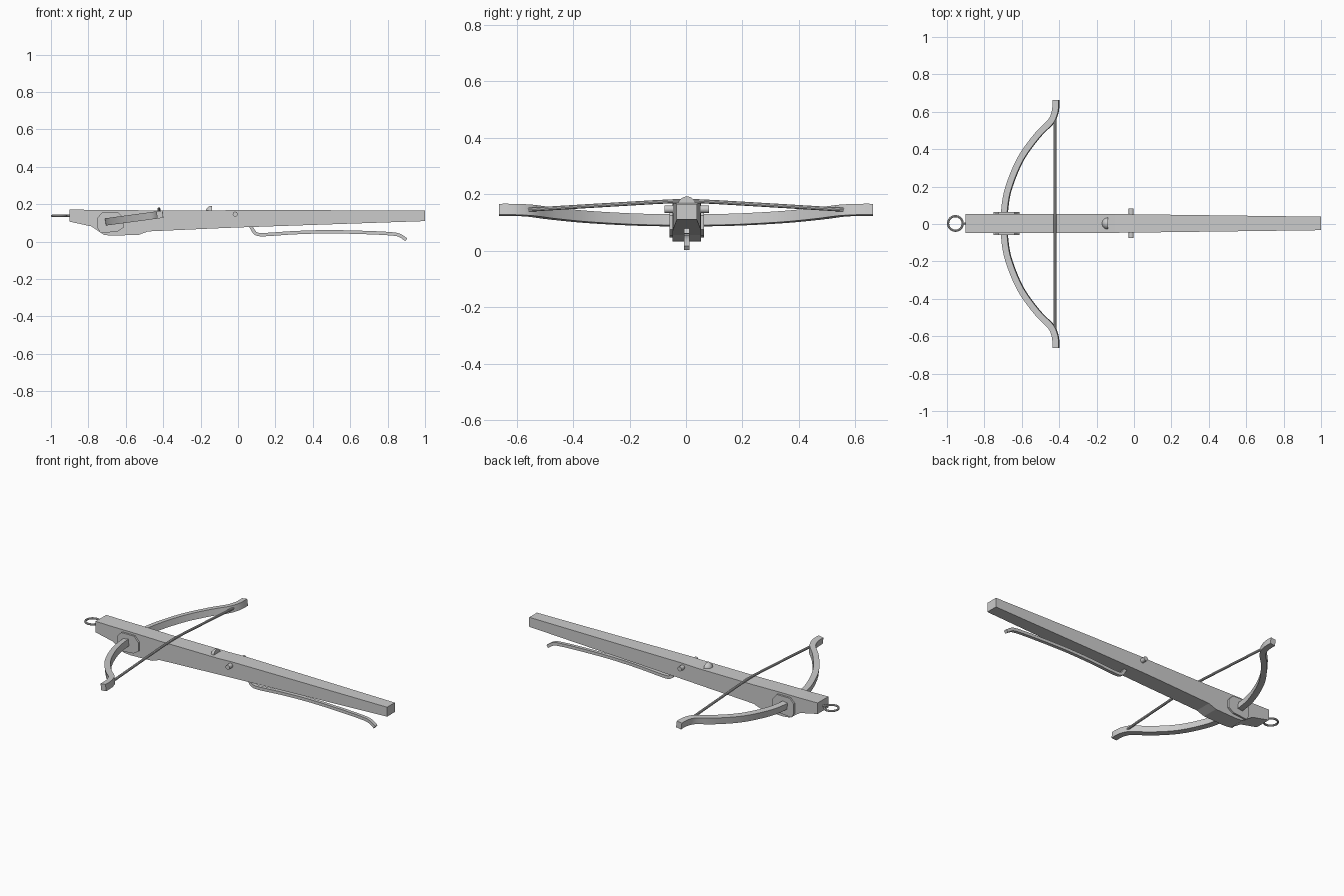
import bpy, bmesh, math
from mathutils import Vector

if "Cube" in bpy.data.objects:
    bpy.data.objects.remove(bpy.data.objects["Cube"])

CY = 0.003  # centre line of the stock


def finish(name, bm, smooth=False):
    bmesh.ops.recalc_face_normals(bm, faces=bm.faces)
    me = bpy.data.meshes.new(name)
    bm.to_mesh(me)
    bm.free()
    ob = bpy.data.objects.new(name, me)
    bpy.context.collection.objects.link(ob)
    if smooth:
        bpy.context.view_layer.objects.active = ob
        ob.select_set(True)
        bpy.ops.object.shade_smooth_by_angle(angle=math.radians(35))
        ob.select_set(False)
    return ob


def loft(name, rings, smooth=False):
    """Skin a list of equal-length vertex rings and cap both ends."""
    bm = bmesh.new()
    vs = [[bm.verts.new(p) for p in r] for r in rings]
    n = len(vs[0])
    for a, b in zip(vs, vs[1:]):
        for i in range(n):
            j = (i + 1) % n
            bm.faces.new((a[i], a[j], b[j], b[i]))
    bm.faces.new(vs[0])
    bm.faces.new(vs[-1])
    return finish(name, bm, smooth)


def spline(pts, steps):
    """Catmull-Rom resampling of a point list."""
    p = [Vector(q) for q in pts]
    p = [2 * p[0] - p[1]] + p + [2 * p[-1] - p[-2]]
    out = []
    for i in range(1, len(p) - 2):
        a, b, c, d = p[i - 1:i + 3]
        for k in range(steps):
            t = k / steps
            out.append(0.5 * (2 * b + (c - a) * t + (2 * a - 5 * b + 4 * c - d) * t ** 2
                              + (3 * b - a - 3 * c + d) * t ** 3))
    return out + [p[-2]]


def sweep(name, path, up, section, smooth=False):
    """Sweep a (side, up) section along a path with a fixed up vector."""
    up = Vector(up).normalized()
    rings = []
    for i, p in enumerate(path):
        t = (path[min(i + 1, len(path) - 1)] - path[max(i - 1, 0)]).normalized()
        side = t.cross(up).normalized()
        rings.append([p + side * a + up * b for a, b in section])
    return loft(name, rings, smooth)


def rect(w, h):
    return [(-w, -h), (w, -h), (w, h), (-w, h)]


def circle(r, n):
    return [(r * math.cos(2 * math.pi * i / n), r * math.sin(2 * math.pi * i / n)) for i in range(n)]


# Stock: x, half width, bottom z, top z
stations = [(-0.9, 0.05, 0.107, 0.172), (-0.785, 0.05, 0.082, 0.17), (-0.755, 0.05, 0.062, 0.17),
            (-0.715, 0.05, 0.036, 0.17), (-0.67, 0.05, 0.032, 0.17), (-0.53, 0.05, 0.037, 0.168),
            (-0.48, 0.05, 0.055, 0.167), (-0.1, 0.05, 0.072, 0.167), (0.0, 0.049, 0.076, 0.17),
            (1.0, 0.036, 0.11, 0.166)]
loft("stock", [[(x, CY - w, b), (x, CY + w, b), (x, CY + w, t), (x, CY - w, t)]
               for x, w, b, t in stations])

# Eight-sided cheek plates where the bow passes through
plate = [(-0.75, 0.07), (-0.735, 0.046), (-0.645, 0.054), (-0.612, 0.075),
         (-0.612, 0.125), (-0.64, 0.157), (-0.725, 0.157), (-0.75, 0.13)]
for s, side in ((-1, "right"), (1, "left")):
    loft("cheek_plate_" + side, [[(x, CY + s * y, z) for x, z in plate] for y in (0.045, 0.061)])

# Bow, lying in a plane tilted up toward the tips
half = [(-0.69, 0.09), (-0.668, 0.2), (-0.605, 0.35), (-0.515, 0.475), (-0.446, 0.545),
        (-0.424, 0.59), (-0.418, 0.625), (-0.418, 0.663)]
full = [(x, -y) for x, y in reversed(half)] + [(-0.692, 0)] + half
bow_pts = [(x, y, 0.108 + (x + 0.69) * 0.135) for x, y in full]
sweep("bow", spline(bow_pts, 4), (-0.135, 0, 1), rect(0.0165, 0.0195), True)

# String rising over the stock
string = spline([(-0.423, -0.56, 0.145), (-0.423, -0.28, 0.162), (-0.423, -0.05, 0.175),
                 (-0.423, 0.05, 0.175), (-0.423, 0.28, 0.162), (-0.423, 0.56, 0.145)], 3)
sweep("bow_string", string, (0, 0, 1), circle(0.0075, 10), True)

# Nut: quarter sphere with its flat face to the rear
bm = bmesh.new()
bmesh.ops.create_uvsphere(bm, u_segments=24, v_segments=12, radius=0.032)
bmesh.ops.translate(bm, verts=bm.verts, vec=(-0.14, CY, 0.16))
geom = bm.verts[:] + bm.edges[:] + bm.faces[:]
cut = bmesh.ops.bisect_plane(bm, geom=geom, plane_co=(-0.14, 0, 0), plane_no=(1, 0, 0), clear_outer=True)
bmesh.ops.holes_fill(bm, edges=[e for e in bm.edges if e.is_boundary])
finish("string_nut", bm, True)

# Cross pin
loft("cross_pin", [[(-0.015 + a, CY + y, 0.147 + b) for a, b in circle(0.0135, 16)]
                   for y in (-0.079, 0.079)], True)

# Foot ring at the nose
bm = bmesh.new()
N, M = 32, 8
g = [[bm.verts.new((-0.955 + (0.039 + a) * math.cos(2 * math.pi * i / N),
                    CY + (0.039 + a) * math.sin(2 * math.pi * i / N), 0.138 + b))
      for a, b in circle(0.006, M)] for i in range(N)]
for i in range(N):
    for j in range(M):
        k, l = (i + 1) % N, (j + 1) % M
        bm.faces.new((g[i][j], g[k][j], g[k][l], g[i][l]))
finish("nose_ring", bm, True)
# Ring mount
loft("ring_mount", [[(x, CY + a, 0.138 + b) for a, b in circle(0.006, 8)] for x in (-0.918, -0.89)])

# Long trigger lever under the stock
lever = spline([(0.065, CY, 0.09), (0.08, CY, 0.062), (0.1, CY, 0.041), (0.15, CY, 0.038),
                (0.3, CY, 0.048), (0.48, CY, 0.053), (0.68, CY, 0.049), (0.82, CY, 0.042),
                (0.865, CY, 0.033), (0.9, CY, 0.01)], 3)
sweep("trigger_lever", lever, (0, 1, 0), rect(0.009, 0.01), True)
